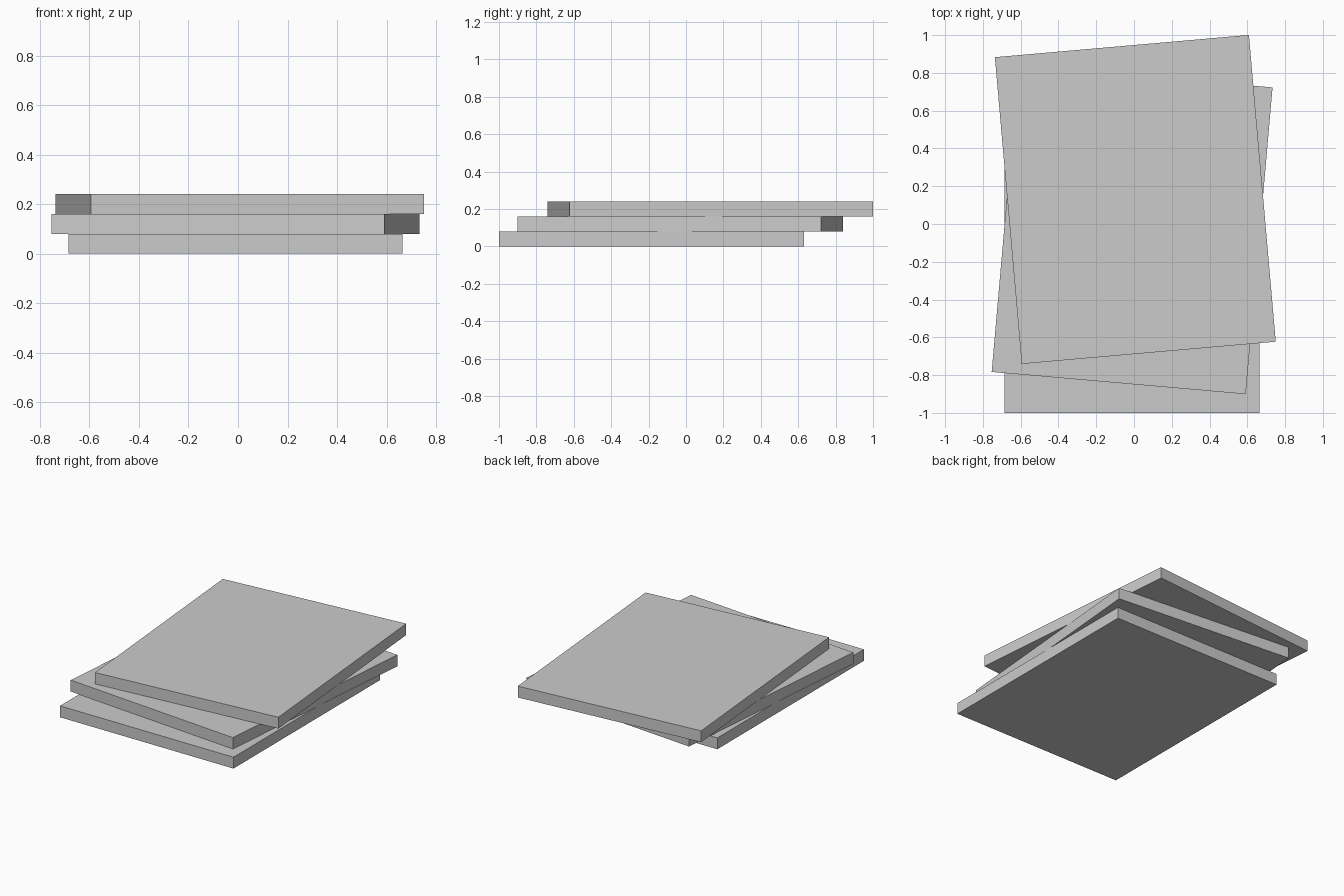
import bpy
from math import radians

if "Cube" in bpy.data.objects:
    bpy.data.objects.remove(bpy.data.objects["Cube"], do_unlink=True)

# Plain grey for every slab
grey = bpy.data.materials.new("plain_grey")
grey.use_nodes = True
colour = (0.6, 0.6, 0.6, 1)
grey.diffuse_color = colour
grey.node_tree.nodes["Principled BSDF"].inputs["Base Color"].default_value = colour

WIDTH, LENGTH, THICK = 1.35, 1.63, 0.08


def slab(name, level, x, y, turn):
    """One flat slab, stacked by level and turned about z in degrees."""
    bpy.ops.mesh.primitive_cube_add(size=1, location=(x, y, (level + 0.5) * THICK))
    ob = bpy.context.object
    ob.name = name
    ob.scale = (WIDTH, LENGTH, THICK)
    ob.rotation_euler.z = radians(turn)
    ob.data.materials.append(grey)


# Loose stack of three slabs
slab("bottom_slab", 0, -0.01, -0.185, 0)
slab("middle_slab", 1, -0.01, -0.03, -5)
slab("top_slab", 2, 0.007, 0.13, 5)
